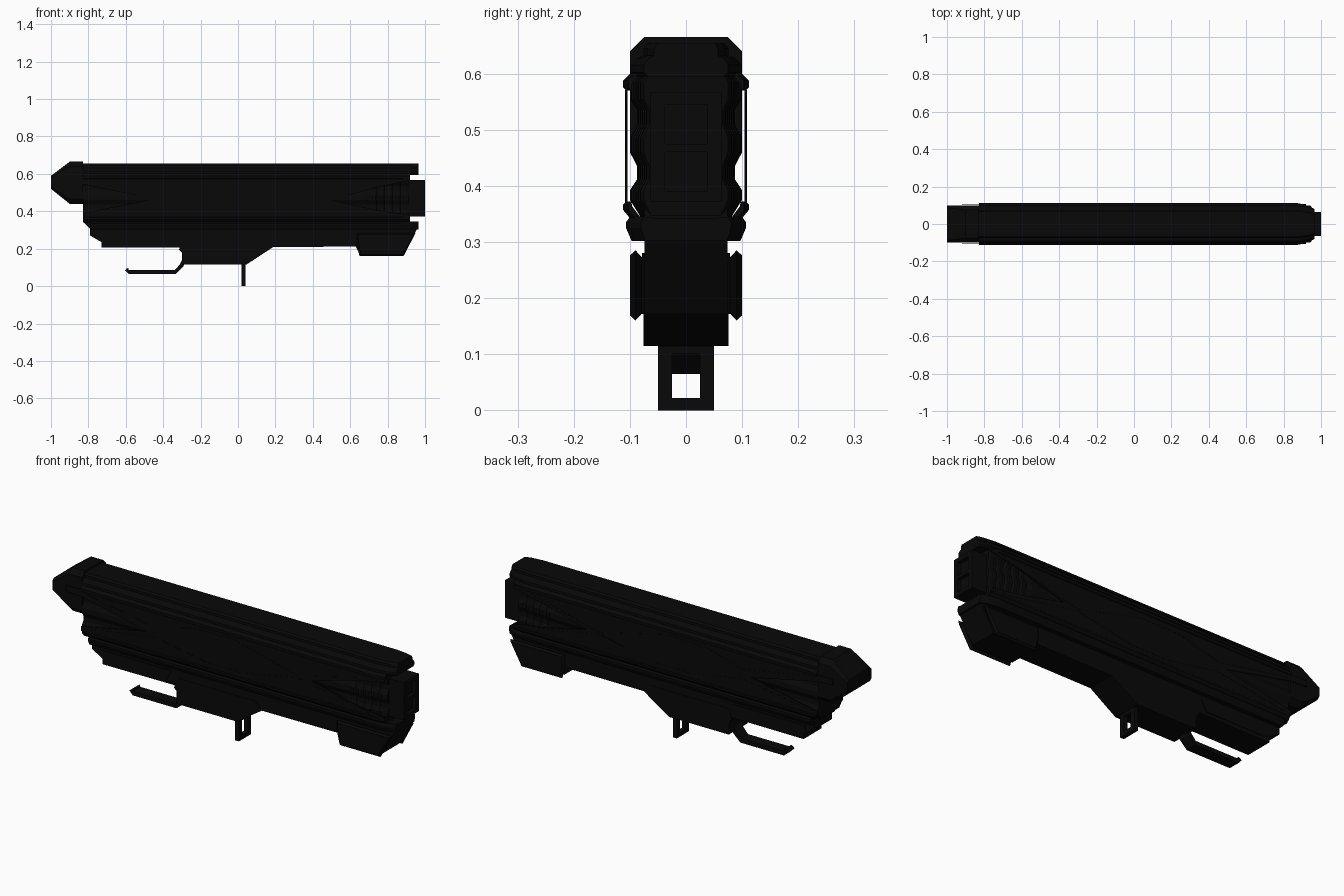
import bpy, bmesh
from mathutils import Vector

black = bpy.data.materials.new("matte black")
black.diffuse_color = (0.0025, 0.0025, 0.0025, 1)


def finish(name, bm):
    bmesh.ops.recalc_face_normals(bm, faces=bm.faces)
    me = bpy.data.meshes.new(name)
    bm.to_mesh(me)
    bm.free()
    me.materials.append(black)
    ob = bpy.data.objects.new(name, me)
    bpy.context.collection.objects.link(ob)
    return ob


def loft(name, rings):
    """Skin a list of equal-length point rings and cap both ends."""
    bm = bmesh.new()
    vs = [[bm.verts.new(p) for p in r] for r in rings]
    n = len(vs[0])
    for a, b in zip(vs, vs[1:]):
        for i in range(n):
            j = (i + 1) % n
            bm.faces.new((a[i], a[j], b[j], b[i]))
    bm.faces.new(vs[0])
    bm.faces.new(vs[-1])
    return finish(name, bm)


def mirrored(half):
    return half + [(-y, z) for y, z in reversed(half)]


def along_x(name, section, stations):
    """Run a (y, z) section through (x, width scale) stations."""
    return loft(name, [[(x, y * s, z) for y, z in section] for x, s in stations])


def side_profile(name, pts, y0, y1):
    """Extrude an (x, z) outline from y0 to y1."""
    return loft(name, [[(x, y, z) for x, z in pts] for y in (y0, y1)])


def box(name, x0, x1, y0, y1, z0, z1):
    return side_profile(name, [(x0, z0), (x1, z0), (x1, z1), (x0, z1)], y0, y1)


def strip(name, pts, width, y0, y1):
    """Flat bar following an (x, z) polyline."""
    p = [Vector(q) for q in pts]
    left, right = [], []
    for i, q in enumerate(p):
        d = (p[min(i + 1, len(p) - 1)] - p[max(i - 1, 0)]).normalized()
        n = Vector((-d.y, d.x)) * width / 2
        left.append(tuple(q + n))
        right.append(tuple(q - n))
    return side_profile(name, left + right[::-1], y0, y1)


# upper rail: raised centre strip with stepped shoulders, narrowing at the muzzle
along_x("upper_rail", mirrored([
    (0.068, 0.655), (0.076, 0.645), (0.076, 0.632), (0.088, 0.628), (0.1, 0.615),
    (0.1, 0.602), (0.09, 0.595)]),
    [(-0.83, 1), (0.87, 1), (0.93, 0.9), (0.965, 0.75)])

# lower rail
along_x("lower_rail", mirrored([
    (0.075, 0.343), (0.1, 0.345), (0.107, 0.335), (0.107, 0.325), (0.097, 0.302)]),
    [(-0.79, 1), (0.87, 1), (0.93, 0.9), (0.965, 0.75)])

# fluted core body with stepped ribs at the front
ribs = [(-0.83, 1), (0.68, 1)]
for i in range(5):
    x, s = 0.70 + i * 0.042, 1 - 0.04 * i
    ribs += [(x, s - 0.06), (x + 0.012, s - 0.06), (x + 0.018, s - 0.02), (x + 0.034, s - 0.03)]
ribs.append((0.915, 0.75))
along_x("core_body", mirrored([
    (0.09, 0.6), (0.1, 0.585), (0.1, 0.555), (0.087, 0.535), (0.087, 0.51), (0.1, 0.485),
    (0.1, 0.46), (0.087, 0.435), (0.087, 0.412), (0.1, 0.392), (0.1, 0.375), (0.078, 0.34)]), ribs)

# rear cap
cap = []
for x, z0, z1 in [(-1, 0.52, 0.59), (-0.9, 0.44, 0.665), (-0.83, 0.44, 0.665)]:
    c = 0.025 if x > -1 else 0.012
    cap.append([(x, y, z) for y, z in mirrored(
        [(0.1 - c, z1), (0.1, z1 - c), (0.1, z0 + c), (0.1 - c, z0)])])
loft("rear_cap", cap)

# lower hull, stepped at the rear
side_profile("lower_hull", [
    (-0.83, 0.44), (-0.83, 0.345), (-0.79, 0.305), (-0.79, 0.27), (-0.73, 0.235), (-0.73, 0.206),
    (0.63, 0.211), (0.65, 0.172), (0.885, 0.172), (0.96, 0.31), (0.9, 0.36)], -0.074, 0.074)

# grip block underneath
side_profile("grip_block", [
    (-0.31, 0.215), (-0.315, 0.195), (-0.3, 0.18), (-0.3, 0.115), (0.045, 0.115),
    (0.19, 0.21), (0.15, 0.25), (-0.3, 0.25)], -0.076, 0.076)

# trigger bar
strip("trigger_bar", [(-0.596, 0.092), (-0.585, 0.076), (-0.335, 0.076), (-0.302, 0.11),
                      (-0.29, 0.135)], 0.022, -0.03, 0.03)

# sling loop
for s in (-1, 1):
    box("sling_loop_side", 0.018, 0.04, s * 0.025, s * 0.05, 0, 0.13)
box("sling_loop_bottom", 0.018, 0.04, -0.025, 0.025, 0, 0.022)
box("sling_loop_top", 0.018, 0.04, -0.025, 0.025, 0.1, 0.13)

# muzzle frame with two square bores
for s in (-1, 1):
    box("muzzle_wall", 0.88, 1.0, s * 0.037, s * 0.063, 0.372, 0.567)
for z0, z1 in [(0.372, 0.39), (0.46, 0.475), (0.545, 0.567)]:
    box("muzzle_bar", 0.88, 1.0, -0.037, 0.037, z0, z1)
box("muzzle_back", 0.88, 0.98, -0.037, 0.037, 0.38, 0.56)

# front pod outline, shrunk toward its centre for the chamfered rims
pod = [(0.635, 0.222), (0.65, 0.16), (0.885, 0.16), (0.95, 0.285), (0.635, 0.285)]


def pod_ring(y, inset):
    return [(x + (inset if x < 0.77 else -inset), y, z + (inset if z < 0.223 else -inset))
            for x, z in pod]


for s in (-1, 1):
    # thin side panel with a V-shaped opening at each end
    side_profile("side_panel", [
        (-0.92, 0.58), (0.92, 0.58), (0.92, 0.565), (0.75, 0.53), (0.5, 0.46), (0.75, 0.405),
        (0.92, 0.38), (0.92, 0.365), (-0.83, 0.365), (-0.83, 0.39), (-0.45, 0.465),
        (-0.83, 0.545), (-0.92, 0.55)], s * 0.104, s * 0.108)
    # raised ridges on the panel
    for pts in ([(-0.8, 0.56), (-0.4, 0.49), (-0.18, 0.55), (0.05, 0.55), (0.42, 0.46), (0.85, 0.565)],
                [(-0.8, 0.38), (-0.4, 0.44), (-0.1, 0.39), (0.1, 0.39), (0.42, 0.45), (0.85, 0.375)]):
        strip("panel_ridge", pts, 0.012, s * 0.107, s * 0.109)
    # folded lips joining the panel to the rails
    along_x("upper_lip", [(s * y, z) for y, z in [
        (0.095, 0.605), (0.1, 0.6), (0.112, 0.588), (0.112, 0.575), (0.106, 0.57), (0.104, 0.582),
        (0.095, 0.592)]], [(-0.83, 1), (0.87, 1), (0.92, 0.92)])
    along_x("lower_lip", [(s * y, z) for y, z in [
        (0.085, 0.34), (0.098, 0.34), (0.112, 0.357), (0.112, 0.367), (0.106, 0.372),
        (0.104, 0.363)]], [(-0.82, 1), (0.87, 1), (0.92, 0.92)])
    # front pod with chamfered rims
    loft("front_pod", [pod_ring(s * y, i) for y, i in
                       [(0.073, 0.012), (0.079, 0.012), (0.09, 0), (0.1, 0.009)]])
    # stepped trim along the hull
    side_profile("hull_trim", [(-0.7, 0.225), (-0.36, 0.225), (-0.33, 0.28), (-0.74, 0.28),
                               (-0.74, 0.25)], s * 0.07, s * 0.078)
